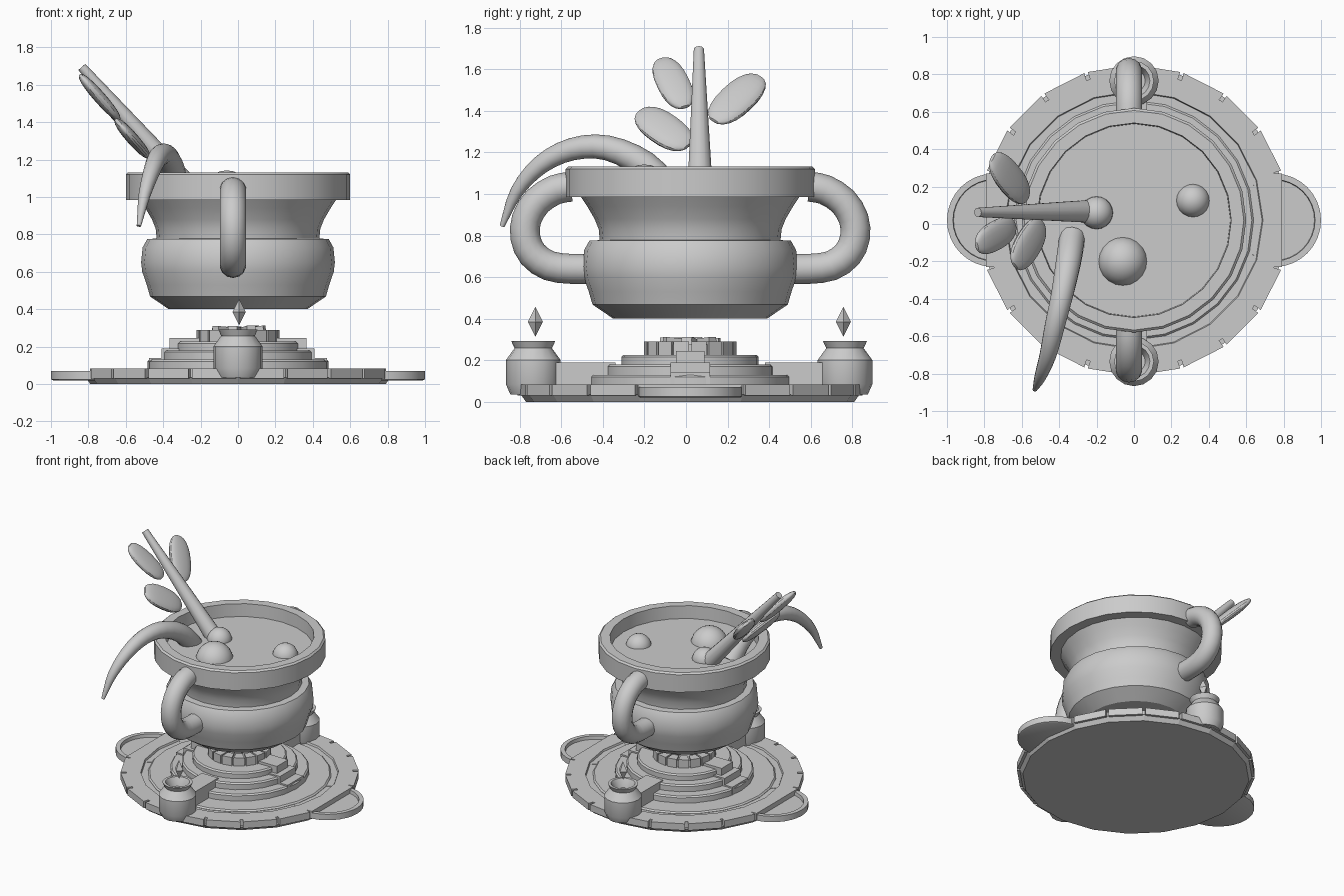
import bpy, bmesh, math, random
from mathutils import Vector, Matrix

if "Cube" in bpy.data.objects:
    bpy.data.objects.remove(bpy.data.objects["Cube"])

random.seed(4)
CY = 0.02  # shared centre line in y


def finish(name, bm, smooth=True):
    bmesh.ops.recalc_face_normals(bm, faces=bm.faces)
    me = bpy.data.meshes.new(name)
    bm.to_mesh(me)
    bm.free()
    ob = bpy.data.objects.new(name, me)
    bpy.context.collection.objects.link(ob)
    if smooth:
        bpy.ops.object.select_all(action='DESELECT')
        ob.select_set(True)
        bpy.context.view_layer.objects.active = ob
        bpy.ops.object.shade_smooth_by_angle(angle=math.radians(30))
    return ob


def loft(bm, rings, cap=True):
    loops = [[bm.verts.new(p) for p in r] for r in rings]
    n = len(loops[0])
    for a, b in zip(loops, loops[1:]):
        for i in range(n):
            j = (i + 1) % n
            bm.faces.new((a[i], a[j], b[j], b[i]))
    if cap:
        bm.faces.new(loops[0])
        bm.faces.new(loops[-1])


def lathe(name, profile, x=0, y=CY, n=24, smooth=True):
    bm = bmesh.new()
    loft(bm, [[(x + r * math.cos(math.tau * i / n), y + r * math.sin(math.tau * i / n), z)
               for i in range(n)] for r, z in profile])
    return finish(name, bm, smooth)


def smooth_path(pts, sub=3):
    # Catmull-Rom through (x, y, z, radius) points
    p = [Vector(q) for q in pts]
    p = [2 * p[0] - p[1]] + p + [2 * p[-1] - p[-2]]
    out = []
    for a, b, c, d in zip(p, p[1:], p[2:], p[3:]):
        for k in range(sub):
            t = k / sub
            out.append(0.5 * (2 * b + (c - a) * t + (2 * a - 5 * b + 4 * c - d) * t * t
                              + (3 * b - a - 3 * c + d) * t ** 3))
    return out + [p[-2]]


def tube(name, pts, n=14):
    bm = bmesh.new()
    rings = []
    for i, q in enumerate(pts):
        t = (Vector(pts[min(i + 1, len(pts) - 1)][:3]) - Vector(pts[max(i - 1, 0)][:3])).normalized()
        u = t.cross(Vector((1, 0, 0)) if abs(t.x) < .6 else Vector((0, 1, 0))).normalized()
        v = t.cross(u)
        rings.append([Vector(q[:3]) + q[3] * (u * math.cos(math.tau * k / n) + v * math.sin(math.tau * k / n))
                      for k in range(n)])
    loft(bm, rings)
    return finish(name, bm)


def box(name, lo, hi):
    lo, hi = [min(a, b) for a, b in zip(lo, hi)], [max(a, b) for a, b in zip(lo, hi)]
    bm = bmesh.new()
    loft(bm, [[(lo[0], lo[1], z), (hi[0], lo[1], z), (hi[0], hi[1], z), (lo[0], hi[1], z)]
              for z in (lo[2], hi[2])])
    return finish(name, bm, False)


def ball(name, matrix, blunt=1.0):
    # blunt below 1 pushes the ball towards a rounded box
    bm = bmesh.new()
    bmesh.ops.create_uvsphere(bm, u_segments=20, v_segments=12, radius=1)
    for v in bm.verts:
        v.co = Vector([math.copysign(abs(c) ** blunt, c) for c in v.co])
    bm.transform(matrix)
    return finish(name, bm)


def stone_ring(name, r0, r1, z0, z1, n, gap, skip=()):
    # ring of wedge stones with gaps at multiples of 360/n
    bm = bmesh.new()
    for i in range(n):
        if i in skip:
            continue
        a, b = math.tau * i / n, math.tau * (i + 1) / n
        c = [(r, t + s * gap / r / 2) for r, t, s in ((r0, a, 1), (r1, a, 1), (r1, b, -1), (r0, b, -1))]
        loft(bm, [[(r * math.cos(t), CY + r * math.sin(t), z) for r, t in c] for z in (z0, z1)])
    return finish(name, bm, False)


# cauldron with belly, neck and thick flat rim
lathe("cauldron", [(.37, .4), (.47, .468), (.488, .53), (.512, .6), (.518, .65), (.51, .73),
                   (.485, .775), (.435, .778), (.44, .83), (.46, .88), (.495, .94), (.525, .985),
                   (.6, .985), (.6, 1.12), (.587, 1.132), (.52, 1.132), (.515, 1.02), (.5, 1.0)])
lathe("soup", [(.52, 1.0), (.518, 1.035)])
for nm, x, y, z, r in (("large", -.06, -.2, 1.01, .132), ("medium", -.2, .06, 1.03, .088),
                       ("small", .315, .125, 1.02, .09)):
    ball(nm + "_bubble", Matrix.Translation((x, y, z)) @ Matrix.Scale(r, 4))

# handles, front and back
arc = [(.575, 1.035), (.65, 1.02), (.735, .965), (.787, .88), (.793, .79), (.758, .71), (.68, .655),
       (.58, .64), (.49, .64)]
for s, nm in ((-1, "front_handle"), (1, "back_handle")):
    tube(nm, smooth_path([(-.027, CY + s * d, z, .072) for d, z in arc], 2))

# leafy stalk and curved tentacle sticking out of the soup
tube("stalk", [(-.22, .068, 1.0, .063), (-.835, .062, 1.695, .025)])
D = Vector((-.66, 0, .75)).normalized()
Y = Vector((0, 1, 0))
for i, (c, a, b, ang) in enumerate((((-.74, -.062, 1.533), .168, .08, -20),
                                    ((-.665, .245, 1.457), .183, .09, 38),
                                    ((-.565, -.107, 1.313), .165, .092, -46))):
    t = math.radians(ang)
    long = D * math.cos(t) + Y * math.sin(t)
    wide = Y * math.cos(t) - D * math.sin(t)
    rot = Matrix((wide, wide.cross(long), long)).transposed()
    ball("leaf_%d" % (i + 1), Matrix.Translation(c) @ rot.to_4x4() @ Matrix.Diagonal((b, .032, a, 1)), .85)
tube("tentacle", smooth_path([(-.33, -.07, 1.0, .07), (-.35, -.2, 1.14, .068), (-.385, -.38, 1.222, .06),
                              (-.425, -.55, 1.215, .054), (-.46, -.7, 1.14, .045),
                              (-.5, -.815, 1.01, .032), (-.53, -.885, .845, .012)]))

# stone base: foundation with notched stone edge and stepped tiers
lathe("foundation", [(.79, 0), (.815, .035), (.79, .035), (.79, .082), (.69, .082), (.685, .068),
                     (.3, .068)], n=20, smooth=False)
stone_ring("rim_stones", .75, .83, .03, .082, 20, .02, (0, 9, 10, 19))
for i, (r, z0, z1) in enumerate(((.64, .05, .08), (.485, .07, .13), (.405, .12, .18), (.33, .17, .226))):
    lathe("tier_%d" % (i + 1), [(r, z0), (r, z1 - .01), (r - .01, z1)], n=24)

# side trays with flat stone blocks and stair steps
for s, nm in ((-1, "left"), (1, "right")):
    lathe(nm + "_tray", [(.24, .02), (.25, .025), (.25, .07), (.218, .07), (.215, .045)], x=s * .75, n=32)
    box(nm + "_block", (s * .69, CY - .25, .03), (s * .79, CY + .25, .082))
    for k, (x, w, z) in enumerate(((.475, .095, .14), (.41, .095, .19), (.365, .068, .245))):
        box("%s_step_%d" % (nm, k + 1), (s * .2, CY - w, .06), (s * x, CY + w, z))

# fire pit with coals and sticks
lathe("pit_floor", [(.19, .2), (.19, .27)], n=16)
stone_ring("pit_stones", .15, .222, .2, .29, 16, .012)
lathe("pit_collar", [(.205, .2), (.205, .275), (.15, .275)], n=16)
for i in range(7):
    a = math.tau * i / 7
    bm = bmesh.new()
    m = (Matrix.Translation((.08 * math.cos(a), CY + .08 * math.sin(a), .285))
         @ Matrix.Rotation(a + random.uniform(-.5, .5), 4, 'Z')
         @ Matrix.Rotation(random.uniform(-.15, .15), 4, 'Y') @ Matrix.Diagonal((.13, .05, .04, 1)))
    bmesh.ops.create_cube(bm, size=1, matrix=m)
    finish("coal_%d" % (i + 1), bm, False)

# lamp pots with floating crystals and linking beams
for s, y, cy, nm in ((-1, -.735, -.725, "front"), (1, .765, .757, "back")):
    lathe(nm + "_lamp", [(.11, .035), (.132, .085), (.132, .2), (.09, .258), (.106, .292), (.085, .292),
                         (.068, .258), (.06, .23)], y=y, n=16)
    lathe(nm + "_crystal", [(.001, .315), (.036, .385), (.001, .455)], x=.006, y=cy, n=4, smooth=False)
    box(nm + "_beam", (-.07, CY + s * .36, .05), (.07, CY + s * .66, .19))
